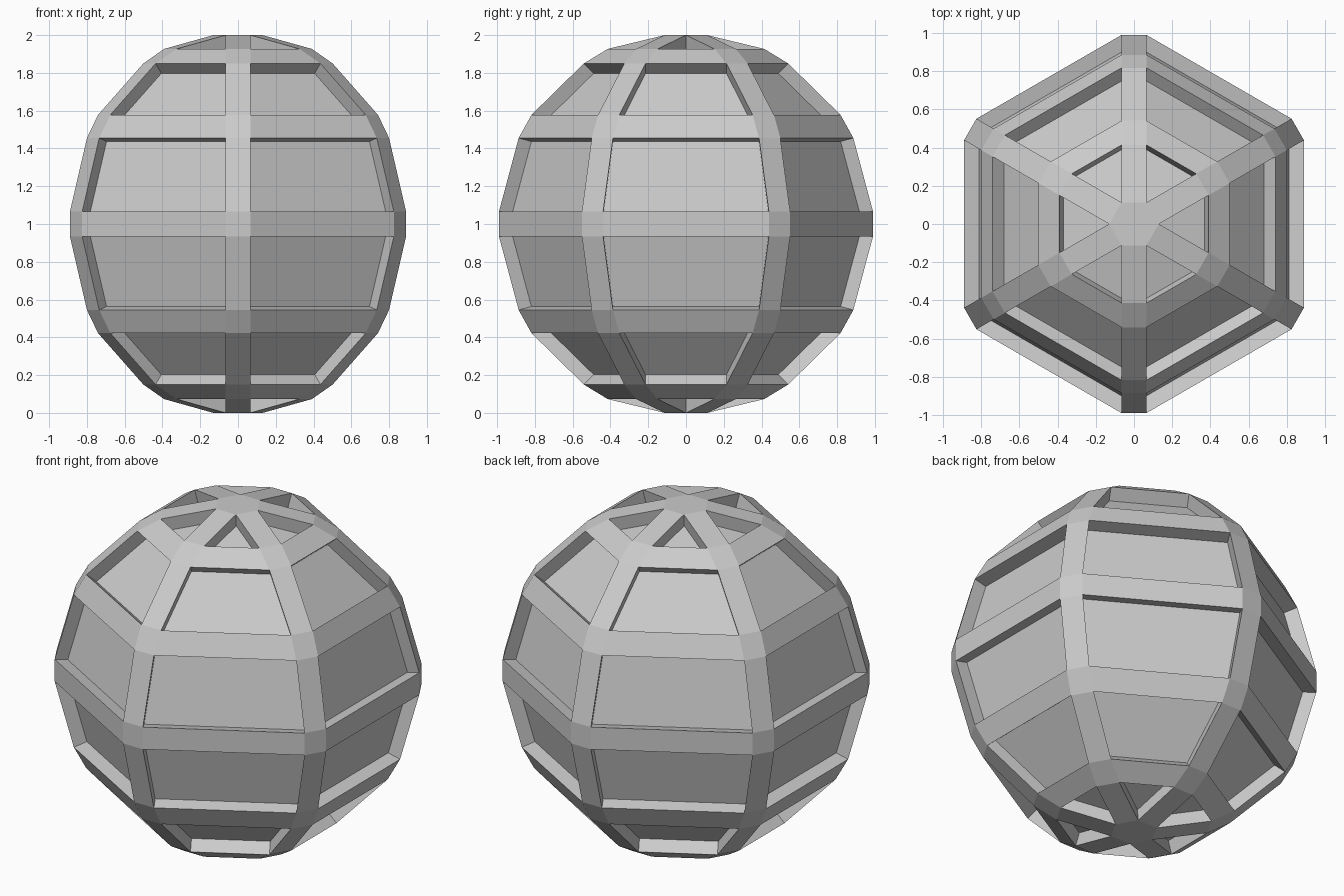
import bpy, bmesh, math
from mathutils import Vector

if "Cube" in bpy.data.objects:
    bpy.data.objects.remove(bpy.data.objects["Cube"])

SIDES, HALF, DEPTH = 6, 0.065, 0.08

# Meridian profile (radius, height from centre), upper half, mirrored below
upper = [(0.99, 0.066), (0.886, 0.455), (0.818, 0.578),
         (0.541, 0.85), (0.414, 0.927), (HALF / math.tan(math.radians(30)), 1.0)]
profile = [(r, -z) for r, z in reversed(upper)] + upper

bm = bmesh.new()


def make_level(r, z, pole):
    """Pair of points on each rib; at the poles neighbouring ribs share a point."""
    pts = []
    for i in range(SIDES):
        a = math.radians(90 + 60 * i)
        out = Vector((math.cos(a), math.sin(a), 0))
        side = Vector((-math.sin(a), math.cos(a), 0))
        for s in (-HALF, HALF):
            if pole and s < 0 and i > 0:
                pts.append(pts[-1])
            elif pole and i == SIDES - 1 and s > 0:
                pts.append(pts[0])
            else:
                pts.append(bm.verts.new(out * r + side * s + Vector((0, 0, 1 + z))))
    return pts


last = len(profile) - 1
levels = [make_level(r, z, k in (0, last)) for k, (r, z) in enumerate(profile)]

# Ribs, hoops and panels
panels = []
n = SIDES * 2
for k in range(last):
    lo, hi = levels[k], levels[k + 1]
    for j in range(n):
        m = (j + 1) % n
        f = bm.faces.new(list(dict.fromkeys((lo[j], lo[m], hi[m], hi[j]))))
        if j % 2 == 1 and k % 2 == 0:
            panels.append(f)

# Hexagonal pole caps
bm.faces.new(list(dict.fromkeys(levels[-1])))
bm.faces.new(list(dict.fromkeys(reversed(levels[0]))))

# Sink each panel between the ribs and hoops
bm.normal_update()
bmesh.ops.inset_individual(bm, faces=panels, thickness=0.0, depth=-DEPTH)
bm.normal_update()

mesh = bpy.data.meshes.new("panelled_sphere")
bm.to_mesh(mesh)
bm.free()
bpy.context.collection.objects.link(bpy.data.objects.new("panelled_sphere", mesh))
